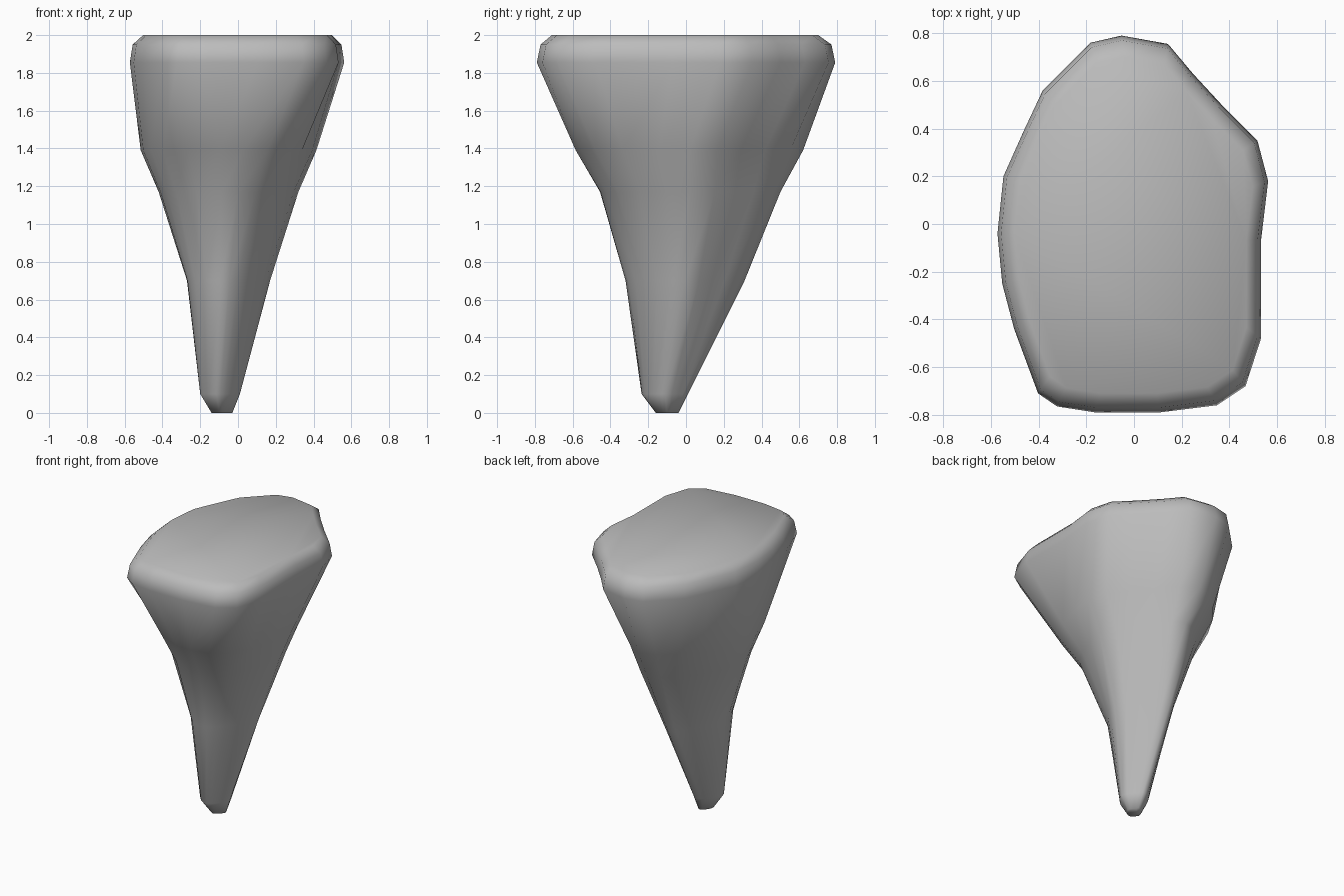
import bpy
import bmesh
from mathutils import Vector

cube = bpy.data.objects.get("Cube")
if cube:
    bpy.data.objects.remove(cube, do_unlink=True)

# Stone material
stone = bpy.data.materials.new("grey stone")
stone.use_nodes = True
colour = (0.5, 0.5, 0.5, 1)
stone.diffuse_color = colour
stone.node_tree.nodes["Principled BSDF"].inputs["Base Color"].default_value = colour

# Plan outline at the widest level, counter-clockwise from the left side
outline = [(.565, .18), (.52, .35), (.37, .5), (.25, .63), (.145, .755), (-.05, .79),
           (-.18, .76), (-.38, .56), (-.46, .39), (-.545, .2), (-.57, -.04), (-.55, -.25),
           (-.5, -.44), (-.4, -.71), (-.32, -.765), (-.16, -.79), (.11, -.79),
           (.35, -.76), (.47, -.68), (.535, -.48), (.535, -.07)]
rim = [Vector((x / .5675, y / .79)) for x, y in outline]

# Number of outline edges between neighbouring control points of a section
steps = (2, 3, 3, 2, 3, 2, 3, 3)


def section(*controls):
    # Smooth closed curve through eight control points in a unit square
    points = [Vector(c) for c in controls]
    ring = []
    for i, step in enumerate(steps):
        a, b, c, d = (points[(i + k) % len(points)] for k in (-1, 0, 1, 2))
        for k in range(step):
            t = k / step
            ring.append(b + (c - a) * t / 2 + (a - b * 2.5 + c * 2 - d / 2) * t ** 2
                        + (b * 1.5 - a / 2 - c * 1.5 + d / 2) * t ** 3)
    return ring


# Cross-sections of the tapering body
tip = section((1, 0), (.6, .6), (0, 1), (-.75, .4),
              (-1, -.2), (-.85, -.5), (-.2, -1), (.5, -.68))
stem = section((1, 0), (.52, .45), (-.1, 1), (-.68, .5),
               (-1, -.1), (-.8, -.7), (-.2, -1), (.45, -.68))
waist = section((1, 0), (.68, .5), (.05, 1), (-.68, .55),
                (-1, -.1), (-.75, -.68), (-.1, -1), (.6, -.8))
shoulder = section((1, 0), (.7, .45), (0, 1), (-.72, .56),
                   (-1, 0), (-.75, -.65), (-.1, -1), (.67, -.83))

# Each level: section, height, x extents, y extents
levels = [(tip, 0, -.14, -.03, -.16, -.04), (tip, .1, -.2, .01, -.235, .01),
          (stem, .7, -.27, .17, -.32, .31), (waist, 1.17, -.42, .32, -.455, .5),
          (shoulder, 1.39, -.515, .415, -.58, .62), (rim, 1.855, -.57, .565, -.79, .79),
          (rim, 1.95, -.555, .55, -.77, .77), (rim, 2, -.5, .5, -.71, .7)]

# Tapering rock: loft the sections
bm = bmesh.new()
rings = [[bm.verts.new(((x0 + x1 + p.x * (x1 - x0)) / 2, (y0 + y1 + p.y * (y1 - y0)) / 2, z))
          for p in shape] for shape, z, x0, x1, y0, y1 in levels]
count = len(outline)
for low, high in zip(rings, rings[1:]):
    for i in range(count):
        j = (i + 1) % count
        bm.faces.new((low[i], low[j], high[j], high[i]))
bm.faces.new(rings[0][::-1])
bm.faces.new(rings[-1])
for face in bm.faces:
    face.smooth = True

mesh = bpy.data.meshes.new("tapering_rock")
bm.to_mesh(mesh)
bm.free()
mesh.materials.append(stone)
rock = bpy.data.objects.new("tapering_rock", mesh)
bpy.context.collection.objects.link(rock)
